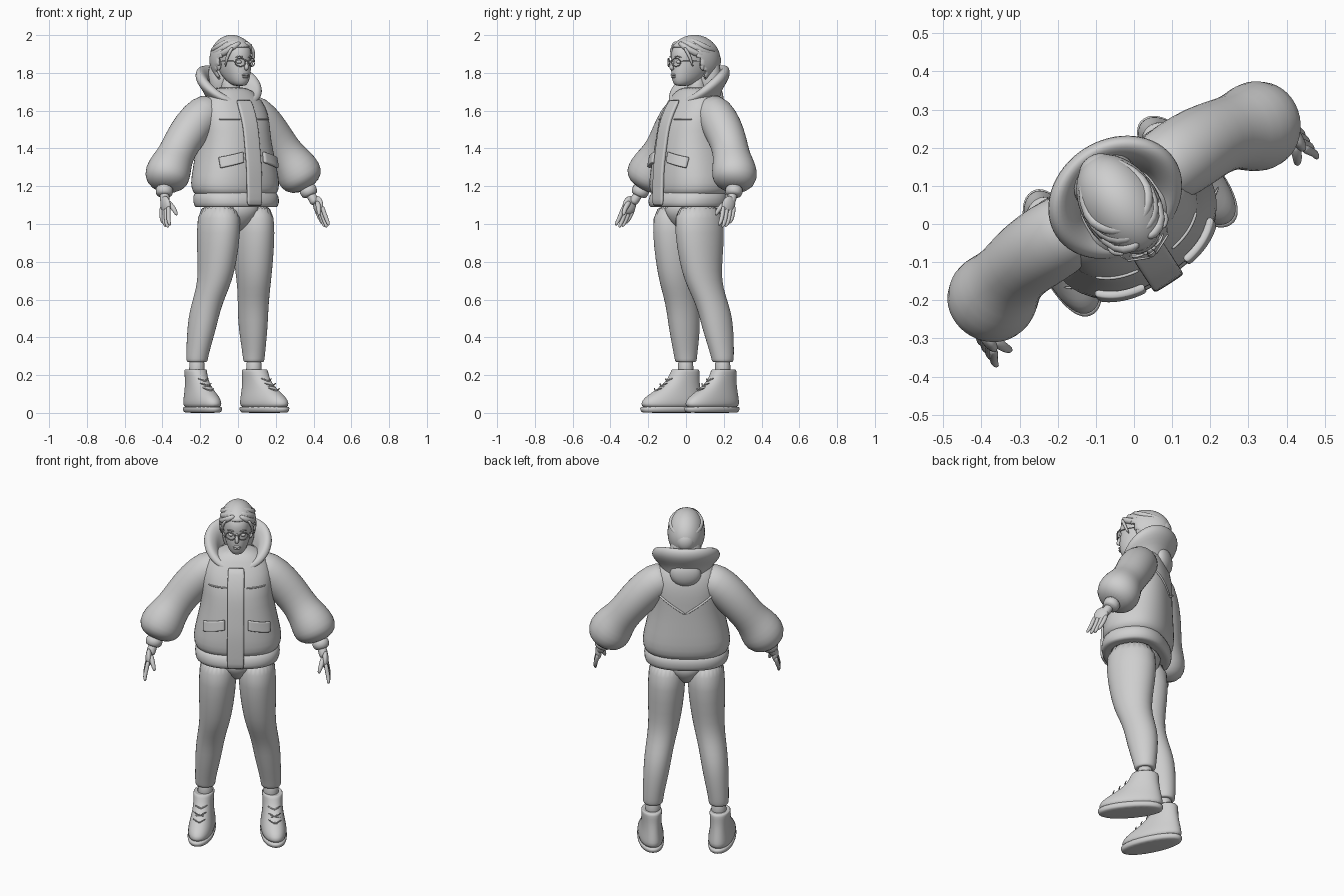
import bpy, bmesh
from math import sin, cos, pi, radians
from mathutils import Vector, Matrix

if "Cube" in bpy.data.objects:
    bpy.data.objects.remove(bpy.data.objects["Cube"])

grey = bpy.data.materials.new("clay_grey")
grey.use_nodes = True
grey.diffuse_color = (0.62, 0.62, 0.62, 1)
grey.node_tree.nodes["Principled BSDF"].inputs["Base Color"].default_value = (0.62, 0.62, 0.62, 1)

# The figure is built facing -y, then turned to its stance
STANCE = Matrix.Translation((-0.03, 0.04, 0)) @ Matrix.Rotation(radians(33), 4, 'Z')
SIDES = ((1, "left"), (-1, "right"))


def finish(name, bm, subsurf=0, thickness=0):
    bmesh.ops.recalc_face_normals(bm, faces=bm.faces)
    mesh = bpy.data.meshes.new(name)
    for f in bm.faces:
        f.smooth = True
    bm.to_mesh(mesh)
    bm.free()
    mesh.materials.append(grey)
    ob = bpy.data.objects.new(name, mesh)
    bpy.context.collection.objects.link(ob)
    ob.matrix_world = STANCE
    if thickness:
        m = ob.modifiers.new("thickness", 'SOLIDIFY')
        m.thickness, m.offset = thickness, 0
    if subsurf:
        m = ob.modifiers.new("smooth", 'SUBSURF')
        m.levels = m.render_levels = subsurf


def loft(name, rings, subsurf=1, caps=True, closed=True, thickness=0):
    bm = bmesh.new()
    rows = [[bm.verts.new(p) for p in r] for r in rings]
    n = len(rows[0])
    for a, b in zip(rows, rows[1:]):
        for i in range(n if closed else n - 1):
            j = (i + 1) % n
            bm.faces.new((a[i], a[j], b[j], b[i]))
    if caps:
        bm.faces.new(rows[0])
        bm.faces.new(rows[-1])
    finish(name, bm, subsurf, thickness)


def ring(z, a, front, back, cx=0, skew=0, p=2.2, n=24):
    """Level rounded outline; front and back are distances ahead of the head axis."""
    pts = []
    for i in range(n):
        c, s = cos(2 * pi * i / n), sin(2 * pi * i / n)
        x = a * abs(c) ** (2 / p) * (1 if c > 0 else -1)
        f = (front + back) / 2 + (front - back) / 2 * abs(s) ** (2 / p) * (1 if s > 0 else -1)
        pts.append(Vector((cx + x + skew * (f + 0.067), -f, z)))
    return pts


def tube(name, path, radii, n=10, subsurf=1):
    """Round tube through points with a radius at each."""
    pts = [Vector(p) for p in path]
    radii = radii if isinstance(radii, (list, tuple)) else [radii] * len(pts)
    rings, side = [], None
    for i, p in enumerate(pts):
        t = (pts[min(i + 1, len(pts) - 1)] - pts[max(i - 1, 0)]).normalized()
        if side is None:
            side = t.cross(Vector((0, 1, 0.1))).normalized()
        side = (side - t * side.dot(t)).normalized()
        up = t.cross(side)
        rings.append([p + radii[i] * (side * cos(2 * pi * k / n) + up * sin(2 * pi * k / n))
                      for k in range(n)])
    loft(name, rings, subsurf)


def ball(name, centre, size, rot=Matrix.Identity(4)):
    bm = bmesh.new()
    bmesh.ops.create_uvsphere(bm, u_segments=24, v_segments=16, radius=1,
                              matrix=Matrix.Translation(centre) @ rot @ Matrix.Diagonal((*size, 1)))
    finish(name, bm)


# Jacket body hanging over a ribbed hem: height, half width, front, back
TORSO = [(1.14, .205, .180, -.120), (1.165, .232, .206, -.145), (1.21, .246, .212, -.160),
         (1.30, .226, .208, -.158), (1.45, .192, .186, -.152), (1.54, .198, .170, -.154),
         (1.62, .190, .132, -.143), (1.68, .150, .092, -.120), (1.73, .085, .060, -.080)]
loft("jacket_body", [ring(z, a, f, b, p=2.4) for z, a, f, b in TORSO])
HEM = [(1.095, .195, .180, -.105), (1.082, .222, .210, -.132), (1.11, .234, .222, -.146),
       (1.15, .234, .214, -.146), (1.19, .215, .190, -.130)]
loft("jacket_hem", [ring(*r, p=2.4) for r in HEM])


def on_torso(x, z, front=True, lift=0.006):
    rows = [(1.08, .236, .214, -.140), (1.17, .236, .212, -.150)] + TORSO[2:]
    for lo, hi in zip(rows, rows[1:]):
        if z <= hi[0]:
            break
    t = min(1, max(0, (z - lo[0]) / (hi[0] - lo[0])))
    a, f, b = (lo[k] + (hi[k] - lo[k]) * t for k in (1, 2, 3))
    bulge = max(0, 1 - abs(x / a) ** 2.4) ** 0.42 * (f - b) / 2
    depth = (f + b) / 2 + (bulge + lift if front else -bulge - lift)
    return Vector((x, -depth, z))


def patch(name, x0, x1, z0, z1, lift, thickness, tilt=0):
    """Panel that follows the jacket front."""
    steps = [i / 8 for i in range(9)]
    rows = [[on_torso(x0 + (x1 - x0) * u, z0 + (z1 - z0) * v + tilt * (u - .5), lift=lift)
             for u in steps] for v in steps]
    loft(name, rows, 1, caps=False, closed=False, thickness=thickness)


patch("zip_placket", -.050, .042, 1.095, 1.66, .010, .020)
for s, side in SIDES:
    patch(side + "_pocket_flap", s * .062, s * .182, 1.31, 1.368, .010, .020, -.03)
    tube(side + "_chest_seam", [on_torso(s * (.05 + .022 * i), 1.555, lift=-.001) for i in range(6)], .005, 6)
    tube(side + "_back_seam", [on_torso(s * .027 * i, 1.44 + .018 * i, False, 0) for i in range(7)], .007, 6)

# Padded collar with a fat rolled rim, low at the throat
collar = []
PROFILE = [(.64, 0, 0), (.72, .35, 0), (.90, .58, 0), (1.0, .80, -.005), (1.0, .95, -.004), (.92, 1, .010),
           (.80, 1, .008), (.68, .95, -.005), (.60, .80, -.005), (.52, .4, 0)]
for scale, height, dz in PROFILE:
    loop = []
    for i in range(32):
        t = 2 * pi * i / 32
        rim = 1.832 - 0.185 * ((1 + cos(t)) / 2) ** 1.7
        base = 1.62 - 0.03 * cos(t)
        grow = 1 + .012 * (1 - cos(t))
        loop.append(Vector((.187 * scale * sin(t), .035 - .150 * scale * grow * cos(t),
                            base + (rim - base) * height + dz)))
    collar.append(loop)
loft("collar", collar, caps=False)
ball("hood_back", (0, .118, 1.67), (.085, .044, .075))

# Neck, head and face
tube("neck", [(0, .03, 1.60), (0, .02, 1.70), (0, .01, 1.79)], [.058, .05, .052], 16)
HEAD = [(1.730, .022, .105, .04), (1.742, .042, .120, .01), (1.775, .060, .130, -.05),
        (1.82, .073, .132, -.09), (1.86, .079, .126, -.11), (1.90, .082, .134, -.12),
        (1.95, .074, .115, -.11), (1.985, .04, .06, -.07)]
loft("head", [ring(*r) for r in HEAD])
tube("nose", [(0, -.125, 1.872), (0, -.137, 1.845), (0, -.143, 1.826), (0, -.128, 1.815)],
     [.007, .009, .014, .008])
ball("upper_lip", (0, -.129, 1.789), (.022, .008, .006))
ball("lower_lip", (0, -.128, 1.778), (.018, .009, .006))
tube("glasses_bridge", [(-.012, -.137, 1.862), (0, -.141, 1.866), (.012, -.137, 1.862)], .003, 6)
for s, side in SIDES:
    ball(side + "_eye", (s * .032, -.115, 1.858), (.015, .012, .010))
    tube(side + "_eyebrow", [(s * .014, -.130, 1.882), (s * .034, -.128, 1.89), (s * .056, -.111, 1.882)],
         [.004, .005, .003], 6)
    rim = [(s * .036 + .026 * cos(a), -.134 + .012 * cos(a) * s, 1.856 + .022 * sin(a))
           for a in [2 * pi * i / 16 for i in range(17)]]
    tube(side + "_glasses_rim", rim, .0035, 6)
    tube(side + "_glasses_arm", [(s * .062, -.122, 1.862), (s * .083, -.075, 1.864), (s * .088, 0, 1.86)], .003, 6)
    ball(side + "_ear", (s * .084, .005, 1.845), (.012, .02, .032))

# Hair cap cut open around the face
bm = bmesh.new()
bmesh.ops.create_uvsphere(bm, u_segments=40, v_segments=28, radius=1,
                          matrix=Matrix.Translation((0, .005, 1.868)) @ Matrix.Diagonal((.097, .146, .128, 1)))
middles = {f: f.calc_center_median() for f in bm.faces}
face_area = [f for f, m in middles.items() if m.z < 1.94 and m.y < -.035 + max(0, 1.89 - m.z) * .6]
bmesh.ops.delete(bm, geom=face_area, context='FACES')
finish("hair_cap", bm, 0, .01)
ball("hair_nape", (0, .085, 1.78), (.088, .068, .13))
ball("hair_bun", (0, .122, 1.865), (.05, .04, .055))
for s, side in SIDES:
    for k in range(3):
        d = k * .022
        tube(f"{side}_swept_lock_{k}",
             [(.010 * s, -.098 + d, 1.962 + d * .4), (s * .050, -.100 + 1.5 * d, 1.943 + d * .5),
              (s * (.083 - d * .2), -.050 + d, 1.905 + d), (s * .088, .03, 1.885 + d),
              (s * .060, .106, 1.872 + d), (s * .01, .142, 1.855 + d * .7)],
             [.012, .018, .018, .016, .016, .012], 10)
    tube(side + "_loose_strand", [(s * .06, -.100, 1.938), (s * .082, -.085, 1.90), (s * .085, -.068, 1.86),
                                  (s * .080, -.055, 1.83)], [.009, .010, .008, .003], 8)

for s, side in SIDES:
    # Puffed sleeve with a crease above the elbow, and cuff
    sleeve = [(.08, .028, 1.62), (.160, .030, 1.585), (.236, .030, 1.512), (.302, .026, 1.432), (.350, .012, 1.365),
              (.385, -.002, 1.318), (.417, -.010, 1.265), (.437, -.022, 1.215), (.450, -.034, 1.185)]
    tube(side + "_sleeve", [(s * x, y, z) for x, y, z in sleeve],
         [.085, .104, .106, .099, .097, .112, .124, .110, .050], 20)
    tube(side + "_cuff", [(s * .445, -.03, 1.20), (s * .457, -.042, 1.17), (s * .464, -.05, 1.145)],
         [.05, .047, .042], 16)

    # Hand
    tube(side + "_wrist", [(s * .455, -.045, 1.17), (s * .468, -.062, 1.135), (s * .476, -.08, 1.105)], [.027, .026, .028])
    ball(side + "_palm", (s * .482, -.092, 1.100), (.018, .040, .048), Matrix.Rotation(radians(-18), 4, 'X'))
    for k in range(4):
        y = -.130 + .022 * k
        drop = (.078, .09, .086, .068)[k]
        tube(f"{side}_finger_{k}",
             [(s * .484, y + .006, 1.10), (s * .494, y - .010, 1.075 - drop * .4),
              (s * .503, y - .024, 1.07 - drop * .75), (s * .500, y - .038, 1.07 - drop)],
             [.0135, .0125, .0115, .007], 8)
    tube(side + "_thumb", [(s * .472, -.095, 1.12), (s * .462, -.130, 1.09), (s * .452, -.146, 1.062),
                           (s * .448, -.152, 1.045)], [.017, .015, .012, .007], 8)

    # Trouser leg: height, centre, ahead, half width, half depth
    LEG = [(1.12, .105, .035, .100, .135), (.95, .108, .032, .105, .143), (.80, .115, .029, .095, .120),
           (.70, .123, .020, .085, .104), (.62, .138, -.006, .079, .094), (.54, .152, -.033, .076, .091),
           (.45, .162, -.048, .072, .088), (.32, .177, -.064, .058, .066), (.285, .179, -.067, .056, .060),
           (.268, .179, -.067, .053, .056), (.27, .179, -.067, .04, .04)]
    loft(side + "_trouser_leg", [ring(z, a, f + b, f - b, s * c, p=2.05) for z, c, f, a, b in LEG])
    tube(side + "_sock", [(s * .18, .067, z) for z in (.18, .23, .30)], .042, 16)

    # Boot with sole and laces
    BOOT = [(.02, .068, .182, -.160), (.05, .072, .188, -.168), (.08, .068, .168, -.163), (.11, .061, .118, -.157),
            (.14, .056, .070, -.151), (.18, .054, .026, -.145), (.22, .057, .008, -.146),
            (.235, .055, 0, -.140), (.225, .042, -.02, -.115)]
    SOLE = [(0, .058, .174, -.150), (.004, .070, .188, -.166), (.028, .074, .194, -.172), (.036, .070, .188, -.166)]
    for part, rows in (("_boot", BOOT), ("_sole", SOLE)):
        loft(side + part, [ring(*r, cx=s * .187, skew=s * .11) for r in rows])
    for k in range(4):
        z, f = .112 + .026 * k, .114 - .033 * k
        cx = s * (.187 + .11 * (f + .067))
        for d in (1, -1):
            tube(f"{side}_lace_{k}_{'a' if d > 0 else 'b'}",
                 [(cx - d * .038, -f + .028, z - .006), (cx, -f - .002, z + .006),
                  (cx + d * .038, -f + .028, z + .020)], .0045, 6)

# Hips joining the legs
HIPS = [(.955, .012, .06, -.01), (.985, .045, .105, -.05), (1.03, .10, .145, -.09), (1.13, .18, .17, -.11)]
loft("trouser_hips", [ring(*r) for r in HIPS])
